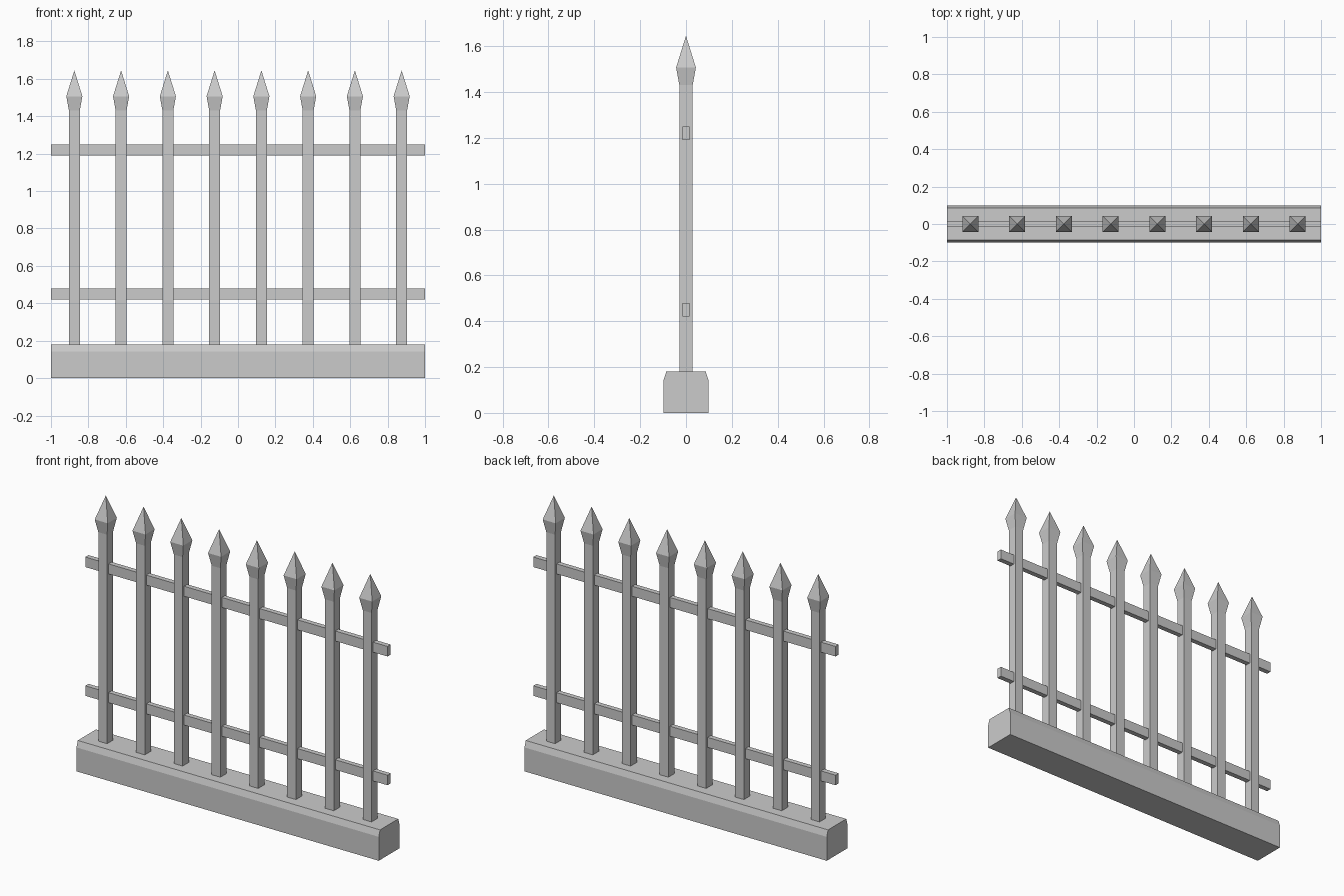
import bpy, bmesh

if "Cube" in bpy.data.objects:
    bpy.data.objects.remove(bpy.data.objects["Cube"])

COUNT, SPACING = 8, 0.25


def finish(name, bm):
    bmesh.ops.recalc_face_normals(bm, faces=bm.faces)
    mesh = bpy.data.meshes.new(name)
    bm.to_mesh(mesh)
    bm.free()
    obj = bpy.data.objects.new(name, mesh)
    bpy.context.collection.objects.link(obj)
    return obj


def square_loft(name, x, sections):
    """Stack square sections (half width, z); zero width makes a point."""
    bm = bmesh.new()
    rings = []
    for h, z in sections:
        corners = [(-h, -h), (h, -h), (h, h), (-h, h)] if h else [(0, 0)]
        rings.append([bm.verts.new((a, b, z)) for a, b in corners])
    bm.faces.new(rings[0])
    for low, up in zip(rings, rings[1:]):
        for i in range(4):
            j = (i + 1) % 4
            top = [up[j], up[i]] if len(up) == 4 else [up[0]]
            bm.faces.new([low[i], low[j]] + top)
    if len(rings[-1]) == 4:
        bm.faces.new(rings[-1])
    obj = finish(name, bm)
    obj.location.x = x
    return obj


def bar(name, profile):
    """Extrude a (y, z) profile along the fence length."""
    bm = bmesh.new()
    face = bm.faces.new([bm.verts.new((-1, y, z)) for y, z in profile])
    out = bmesh.ops.extrude_face_region(bm, geom=[face], use_keep_orig=True)
    verts = [g for g in out["geom"] if isinstance(g, bmesh.types.BMVert)]
    bmesh.ops.translate(bm, verts=verts, vec=(2, 0, 0))
    return finish(name, bm)


# Stone plinth with chamfered top edges
bar("plinth", [(-0.098, 0), (0.098, 0), (0.098, 0.143),
               (0.086, 0.18), (-0.086, 0.18), (-0.098, 0.143)])

# Horizontal rails
for name, z in (("lower_rail", 0.45), ("upper_rail", 1.22)):
    bar(name, [(-0.015, z - 0.03), (0.015, z - 0.03),
               (0.015, z + 0.03), (-0.015, z + 0.03)])

# Square pickets with spear heads
for i in range(COUNT):
    x = (i - (COUNT - 1) / 2) * SPACING
    square_loft(f"picket_{i + 1}", x, [(0.029, 0.18), (0.029, 1.43)])
    square_loft(f"spear_head_{i + 1}", x,
                [(0.029, 1.43), (0.043, 1.507), (0, 1.645)])
